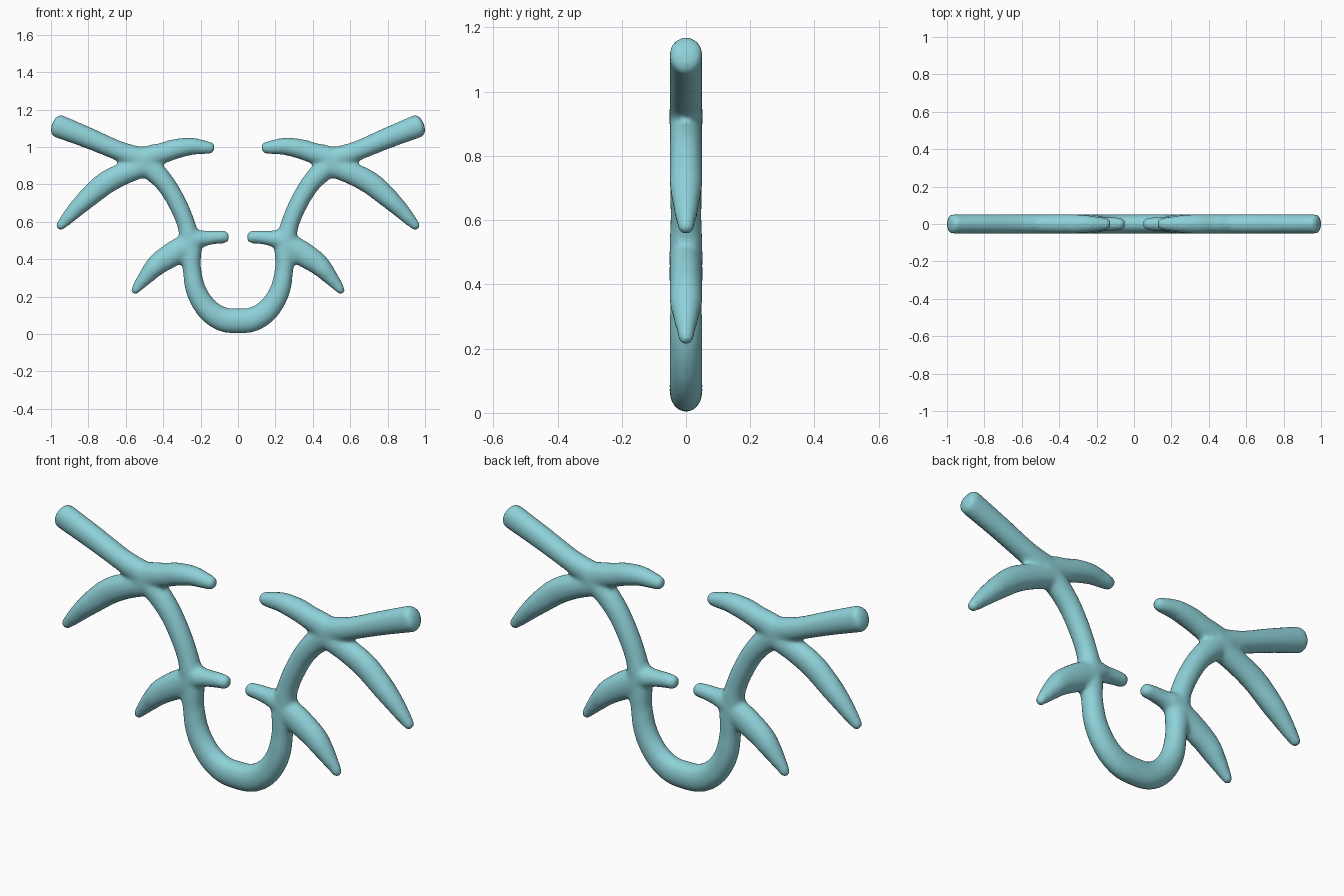
import bpy, bmesh, math
from mathutils import Vector

if "Cube" in bpy.data.objects:
    bpy.data.objects.remove(bpy.data.objects["Cube"])

DEPTH = 0.052   # half thickness front to back
SIDES = 20

# Right-hand branches: (x, z, half width) along each centre line
trunk = [(0, .070, .068), (.085, .080, .066), (.165, .135, .061), (.225, .235, .055),
         (.248, .36, .050), (.255, .47, .060), (.272, .57, .050), (.315, .68, .050),
         (.378, .79, .052), (.45, .87, .058), (.53, .93, .055)]
branches = [  # (points, cap length as a share of the end radius)
    ([(.47, .93, .06), (.56, .952, .058), (.65, .984, .053), (.80, 1.048, .057), (.962, 1.112, .063)], .55),
    ([(.50, .90, .06), (.60, .862, .060), (.70, .812, .062), (.78, .748, .057),
      (.86, .673, .046), (.92, .610, .034), (.948, .580, .026)], 1),
    ([(.52, .93, .06), (.47, .95, .060), (.40, .968, .056), (.34, .988, .054),
      (.25, 1.003, .047), (.17, .997, .036), (.152, .996, .033)], .9),
    ([(.27, .49, .06), (.22, .505, .052), (.17, .512, .041), (.11, .518, .036), (.075, .518, .034)], .9),
    ([(.26, .48, .06), (.30, .455, .068), (.36, .420, .066), (.43, .372, .058),
      (.49, .308, .043), (.535, .253, .029), (.549, .234, .024)], 1),
]


def smooth_path(points, steps=6):
    """Catmull-Rom curve through x, z and radius."""
    p = [Vector(q) for q in points]
    p = [2 * p[0] - p[1]] + p + [2 * p[-1] - p[-2]]
    out = []
    for i in range(1, len(p) - 2):
        a, b, c, d = p[i - 1:i + 3]
        for s in range(steps):
            t = s / steps
            out.append(.5 * (2 * b + (c - a) * t + (2 * a - 5 * b + 4 * c - d) * t * t
                             + (3 * b - a - 3 * c + d) * t ** 3))
    return out + [p[-2]]


def tube(bm, points, cap, mirror=1):
    """Sweep an oval section along the path and round the far end."""
    path = smooth_path(points)
    end, prev = path[-1], path[-2]
    direction = Vector((end.x - prev.x, end.y - prev.y)).normalized()
    for k in range(1, 6):
        a = k / 6 * math.pi / 2
        tip = direction * end.z * cap * math.sin(a)
        path.append(Vector((end.x + tip.x, end.y + tip.y, end.z * math.cos(a))))
    rings = []
    for i, q in enumerate(path):
        a, b = path[max(i - 1, 0)], path[min(i + 1, len(path) - 1)]
        t = Vector((b.x - a.x, b.y - a.y)).normalized()
        ring = []
        for k in range(SIDES):
            ang = 2 * math.pi * k / SIDES
            w, d = q.z * math.cos(ang), min(q.z, DEPTH) * math.sin(ang)
            ring.append(bm.verts.new((mirror * (q.x - t.y * w), d, q.y + t.x * w)))
        rings.append(ring)
    for r, s in zip(rings, rings[1:]):
        for k in range(SIDES):
            n = (k + 1) % SIDES
            bm.faces.new((r[k], r[n], s[n], s[k]))
    bm.faces.new(rings[0])
    bm.faces.new(rings[-1])


bm = bmesh.new()
# Curved trunk running from one side to the other
tube(bm, [(-x, z, r) for x, z, r in reversed(trunk[1:])] + trunk, .5)
# Mirrored side branches
for side in (1, -1):
    for pts, cap in branches:
        tube(bm, pts, cap, side)
bmesh.ops.recalc_face_normals(bm, faces=bm.faces)
mesh = bpy.data.meshes.new("branching_antlers")
bm.to_mesh(mesh)
bm.free()
antlers = bpy.data.objects.new("branching_antlers", mesh)
bpy.context.collection.objects.link(antlers)

# Fuse all branches into one skin and soften the joints
remesh = antlers.modifiers.new("fuse", 'REMESH')
remesh.mode = 'VOXEL'
remesh.voxel_size = .011
remesh.use_smooth_shade = True
soften = antlers.modifiers.new("soften", 'SMOOTH')
soften.factor = .5
soften.iterations = 8

mat = bpy.data.materials.new("pale_teal")
mat.diffuse_color = (.27, .64, .69, 1)
mat.use_nodes = True
mat.node_tree.nodes["Principled BSDF"].inputs["Base Color"].default_value = mat.diffuse_color
mesh.materials.append(mat)
